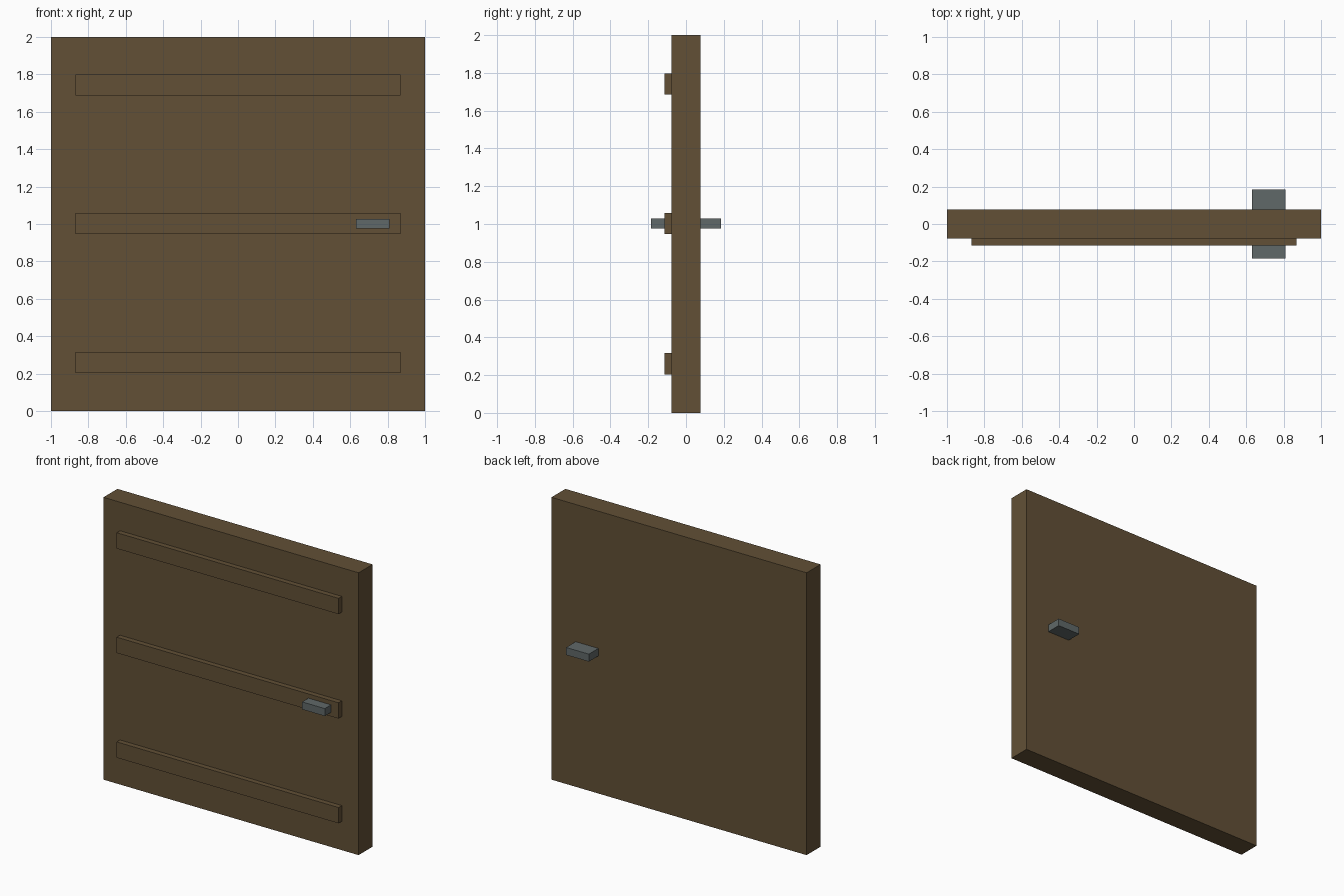
import bpy

if "Cube" in bpy.data.objects:
    bpy.data.objects.remove(bpy.data.objects["Cube"])


def material(name, rgb):
    # sRGB 0-255 to linear
    lin = [((c / 255 + 0.055) / 1.055) ** 2.4 for c in rgb]
    m = bpy.data.materials.new(name)
    m.diffuse_color = (*lin, 1)
    m.use_nodes = True
    m.node_tree.nodes["Principled BSDF"].inputs["Base Color"].default_value = m.diffuse_color
    return m


wood = material("brown wood", (98, 80, 54))
metal = material("grey metal", (96, 104, 104))


def box(name, x, y, z, mat):
    """Box spanning the given (low, high) ranges."""
    ranges = (x, y, z)
    bpy.ops.mesh.primitive_cube_add(size=1, location=[(a + b) / 2 for a, b in ranges])
    ob = bpy.context.object
    ob.name = name
    ob.scale = [b - a for a, b in ranges]
    bpy.ops.object.transform_apply(location=False, rotation=False, scale=True)
    ob.data.materials.append(mat)
    return ob


T = 0.078   # half thickness of the panel
H = 0.185   # reach of the handles

# Door panel
box("door_panel", (-1, 1), (-T, T), (0, 2), wood)

# Three horizontal battens on the front
for name, z in (("bottom", 0.26), ("middle", 1.002), ("top", 1.742)):
    box(name + "_batten", (-0.87, 0.868), (-0.115, -T), (z - 0.056, z + 0.056), wood)

# Handles on both sides
box("front_handle", (0.632, 0.81), (-H, -T), (0.975, 1.028), metal)
box("back_handle", (0.632, 0.81), (T, H), (0.975, 1.028), metal)
